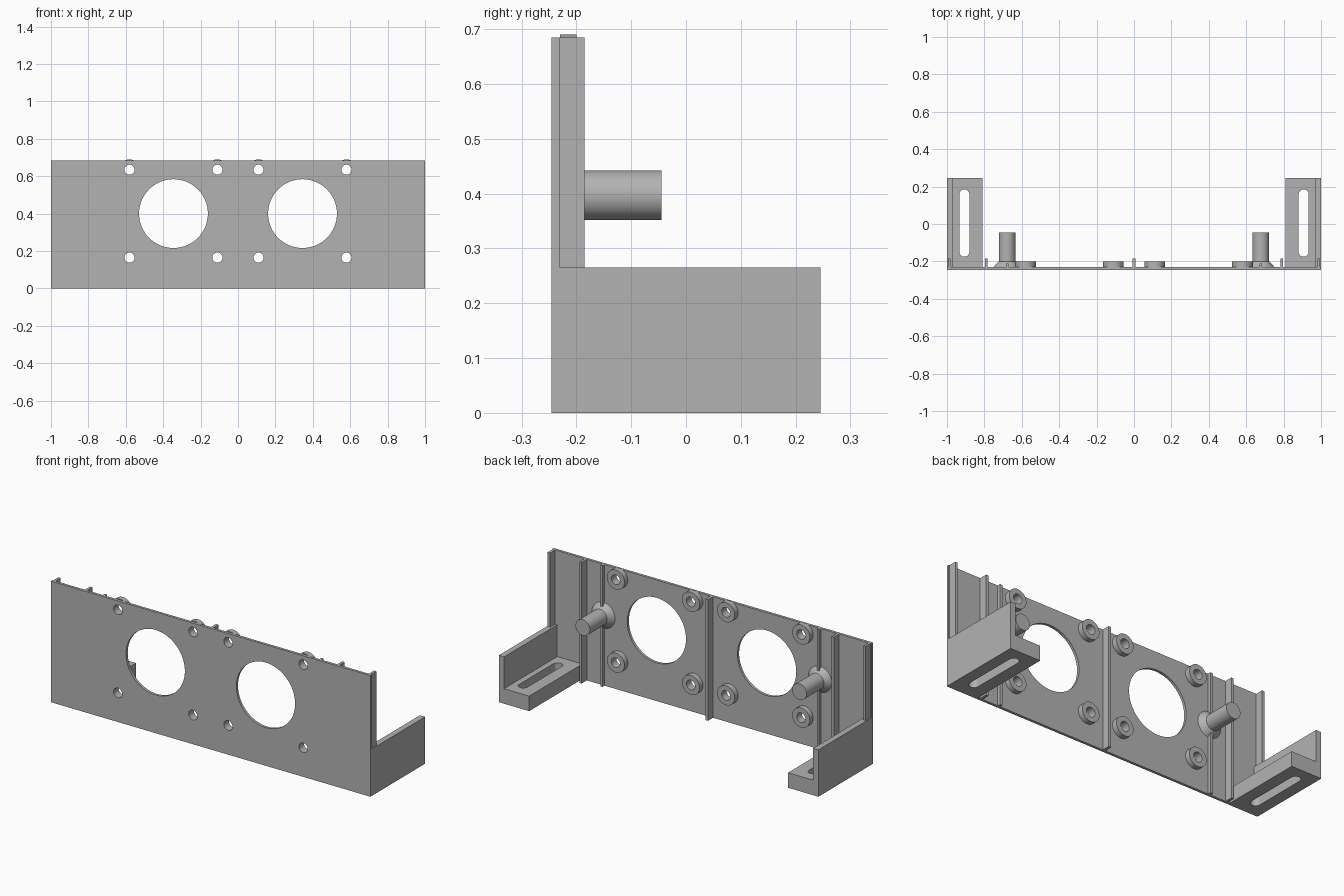
import bpy, bmesh, math
from mathutils import Matrix, Vector

cube = bpy.data.objects.get("Cube")
if cube:
    bpy.data.objects.remove(cube, do_unlink=True)

grey = bpy.data.materials.new("plain grey")
grey.use_nodes = True
GREY = (0.45, 0.45, 0.45, 1)
grey.diffuse_color = GREY
grey.node_tree.nodes["Principled BSDF"].inputs["Base Color"].default_value = GREY

FRONT, BACK = -0.245, 0.245      # overall depth
SKIN = -0.23                     # rear face of the panel
TOP = 0.685
MID = 0.4                        # height of the large openings


def finish(name, bm, smooth=False):
    bmesh.ops.recalc_face_normals(bm, faces=bm.faces)
    mesh = bpy.data.meshes.new(name)
    bm.to_mesh(mesh)
    bm.free()
    mesh.materials.append(grey)
    ob = bpy.data.objects.new(name, mesh)
    bpy.context.collection.objects.link(ob)
    bpy.ops.object.select_all(action='DESELECT')
    ob.select_set(True)
    bpy.context.view_layer.objects.active = ob
    if smooth:
        bpy.ops.object.shade_smooth_by_angle(angle=math.radians(30))
    return ob


def box(name, x, y, z):
    lo, hi = Vector((x[0], y[0], z[0])), Vector((x[1], y[1], z[1]))
    bm = bmesh.new()
    bmesh.ops.create_cube(bm, size=1, matrix=Matrix.Translation((lo + hi) / 2)
                          @ Matrix.Diagonal((*(hi - lo), 1)))
    return finish(name, bm)


def prism(name, outline, direction):
    """Extrude a closed outline along a vector."""
    bm = bmesh.new()
    face = bm.faces.new([bm.verts.new(p) for p in outline])
    out = bmesh.ops.extrude_face_region(bm, geom=[face], use_keep_orig=True)
    verts = [v for v in out["geom"] if isinstance(v, bmesh.types.BMVert)]
    bmesh.ops.translate(bm, verts=verts, vec=direction)
    return finish(name, bm)


def lathe(name, x, z, profile, closed=False):
    """Turn (radius, y) points about an axis running front to back."""
    bm = bmesh.new()
    verts = [bm.verts.new((x + r, y, z)) for r, y in profile]
    edges = [bm.edges.new(pair) for pair in zip(verts, verts[1:])]
    if closed:
        edges.append(bm.edges.new((verts[-1], verts[0])))
    bmesh.ops.spin(bm, geom=verts + edges, cent=(x, 0, z), axis=(0, 1, 0),
                   angle=math.tau, steps=64)
    bmesh.ops.remove_doubles(bm, verts=bm.verts, dist=1e-5)
    return finish(name, bm, smooth=True)


def cut(target, cutter):
    cutter.hide_render = True
    mod = target.modifiers.new("cut", 'BOOLEAN')
    mod.operation, mod.solver, mod.object = 'DIFFERENCE', 'EXACT', cutter
    bpy.context.view_layer.objects.active = target
    bpy.ops.object.modifier_apply(modifier=mod.name)
    bpy.data.objects.remove(cutter, do_unlink=True)


def drill(target, x, z, r):
    ring = [(x + r * math.cos(math.tau * i / 64), -0.3,
             z + r * math.sin(math.tau * i / 64)) for i in range(64)]
    cut(target, prism("hole_cutter", ring, (0, 0.2, 0)))


panel = box("front_panel", (-1, 1), (FRONT, SKIN), (0, TOP))
box("centre_rib", (-0.008, 0.008), (SKIN, -0.185), (0, TOP))

for side, s in (("left", 1), ("right", -1)):
    def span(a, b):
        return sorted((s * a, s * b))

    # Large opening, with four screw bosses around it
    cx = s * 0.345
    drill(panel, cx, MID, 0.184)
    for dx in (-0.235, 0.235):
        for dz in (-0.235, 0.235):
            x, z = cx + dx, MID + dz
            drill(panel, x, z, 0.027)
            lathe(side + "_screw_boss", x, z,
                  [(0.027, SKIN), (0.055, SKIN), (0.055, -0.2), (0.027, -0.2)],
                  closed=True)

    # Stiffening ribs
    box(side + "_edge_rib", span(0.98, 0.995), (SKIN, -0.185), (0.265, TOP))
    box(side + "_outer_rib", span(0.782, 0.797), (SKIN, -0.185), (0, TOP))
    box(side + "_low_rib", span(0.67, 0.685), (SKIN, -0.212), (0, TOP))

    # Post with a flared foot
    lathe(side + "_post", s * 0.678, 0.397,
          [(0, SKIN), (0.073, SKIN), (0.045, -0.2), (0.045, -0.045), (0, -0.045)])

    # Mounting bracket: side wall and slotted foot in one L section
    section = [(s * x, SKIN, z) for x, z in
               ((1, 0), (1, 0.265), (0.967, 0.265), (0.967, 0.085),
                (0.81, 0.085), (0.81, 0))]
    bracket = prism(side + "_bracket", section, (0, BACK - SKIN, 0))
    slot = []
    for i in range(34):
        end = 1 if i < 17 else -1
        a = math.pi * (i if i < 17 else i - 1) / 16
        slot.append((s * 0.907 + 0.027 * math.cos(a),
                     0.005 + end * 0.153 + 0.027 * math.sin(a), -0.1))
    cut(bracket, prism("slot_cutter", slot, (0, 0, 0.3)))
